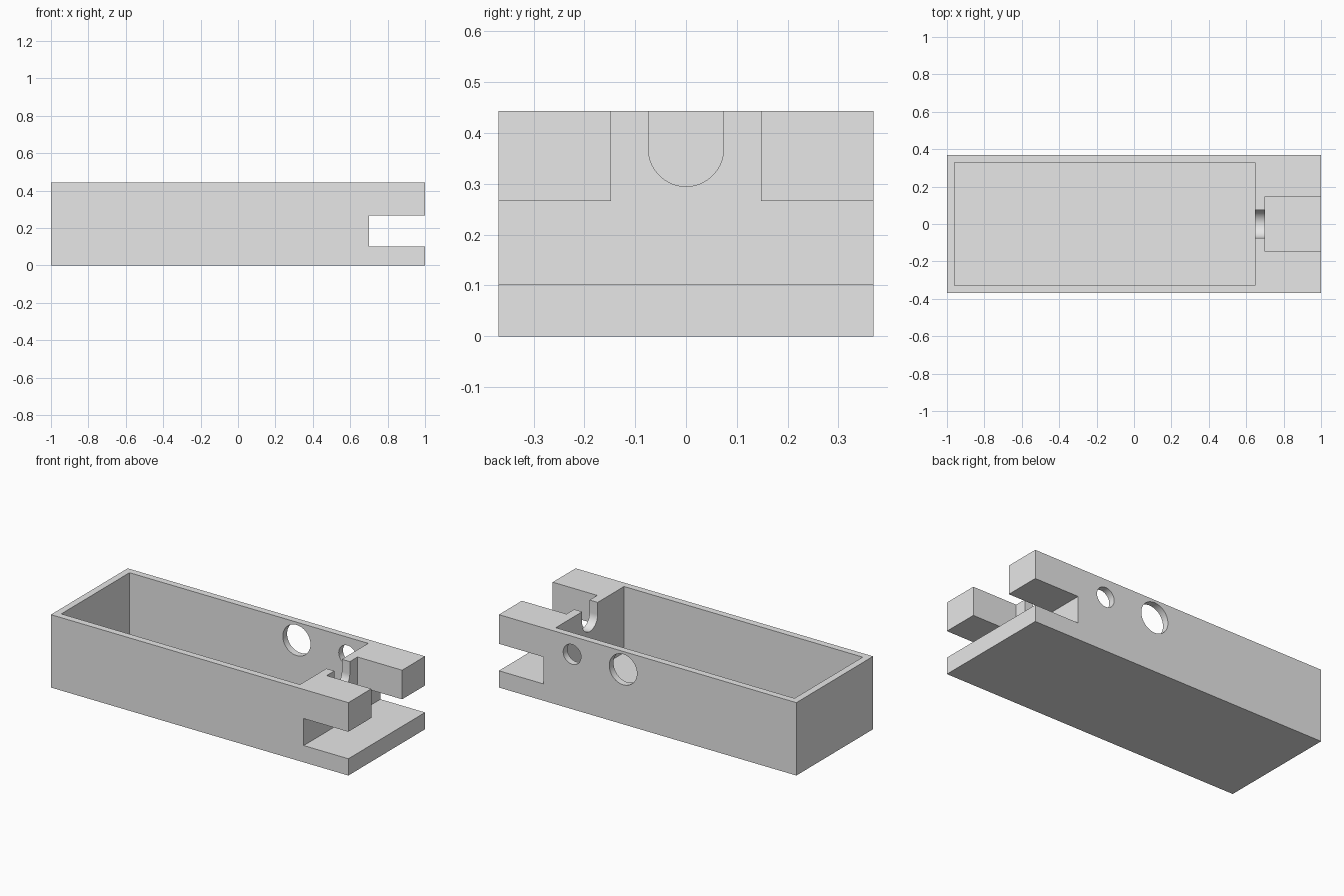
import bpy
import bmesh
from math import cos, sin, pi, radians
from mathutils import Vector

cube = bpy.data.objects.get("Cube")
if cube:
    bpy.data.objects.remove(cube, do_unlink=True)

LENGTH, WIDTH, HEIGHT = 2.0, 0.737, 0.443
WALL = 0.041
CAVITY_END, NOTCH_START = 0.646, 0.70
HOLE_Z = 0.333

grey = bpy.data.materials.new("plain_grey")
grey.use_nodes = True
grey.diffuse_color = (0.8, 0.8, 0.8, 1)
grey.node_tree.nodes["Principled BSDF"].inputs["Base Color"].default_value = (0.8, 0.8, 0.8, 1)


def prism(name, points, offset):
    """Extrude a closed outline of 3D points along an offset."""
    bm = bmesh.new()
    face = bm.faces.new([bm.verts.new(p) for p in points])
    new = bmesh.ops.extrude_face_region(bm, geom=[face])["geom"]
    verts = [v for v in new if isinstance(v, bmesh.types.BMVert)]
    bmesh.ops.translate(bm, verts=verts, vec=Vector(offset))
    bmesh.ops.recalc_face_normals(bm, faces=bm.faces)
    mesh = bpy.data.meshes.new(name)
    bm.to_mesh(mesh)
    bm.free()
    mesh.materials.append(grey)
    obj = bpy.data.objects.new(name, mesh)
    bpy.context.collection.objects.link(obj)
    return obj


def box(name, x0, x1, y0, y1, z0, z1):
    outline = [(x0, y0, z0), (x1, y0, z0), (x1, y1, z0), (x0, y1, z0)]
    return prism(name, outline, (0, 0, z1 - z0))


def hole(name, x, radius):
    """Round cutter through the back wall only."""
    ring = [2 * pi * i / 64 for i in range(64)]
    outline = [(x + radius * cos(a), 0.2, HOLE_Z + radius * sin(a)) for a in ring]
    return prism(name, outline, (0, 0.3, 0))


# Solid block
half = WIDTH / 2
body = box("tray_body", -LENGTH / 2, LENGTH / 2, -half, half, 0, HEIGHT)

# Rounded-bottom channel through the end wall
radius, centre = 0.074, 0.369
arc = [pi + pi * i / 32 for i in range(33)]
channel = [(0.6, radius * cos(a), centre + radius * sin(a)) for a in arc]
channel += [(0.6, radius, 0.6), (0.6, -radius, 0.6)]

# Cavity, end notch, gap between the arms, channel and side holes
cutters = [
    box("cavity_cutter", WALL - 1, CAVITY_END, WALL - half, half - WALL, WALL, 0.6),
    box("notch_cutter", NOTCH_START, 1.2, -0.6, 0.6, 0.102, 0.266),
    box("arm_gap_cutter", NOTCH_START, 1.2, -0.148, 0.148, 0.2, 0.6),
    prism("channel_cutter", channel, (0.15, 0, 0)),
    hole("large_hole_cutter", 0.165, 0.093),
    hole("small_hole_cutter", 0.508, 0.06),
]

bpy.ops.object.select_all(action="DESELECT")
body.select_set(True)
bpy.context.view_layer.objects.active = body
for cutter in cutters:
    cutter.hide_render = True
    mod = body.modifiers.new(cutter.name, "BOOLEAN")
    mod.operation = "DIFFERENCE"
    mod.solver = "EXACT"
    mod.object = cutter
    bpy.ops.object.modifier_apply(modifier=mod.name)
    bpy.data.objects.remove(cutter, do_unlink=True)

bpy.ops.object.shade_smooth_by_angle(angle=radians(30))
